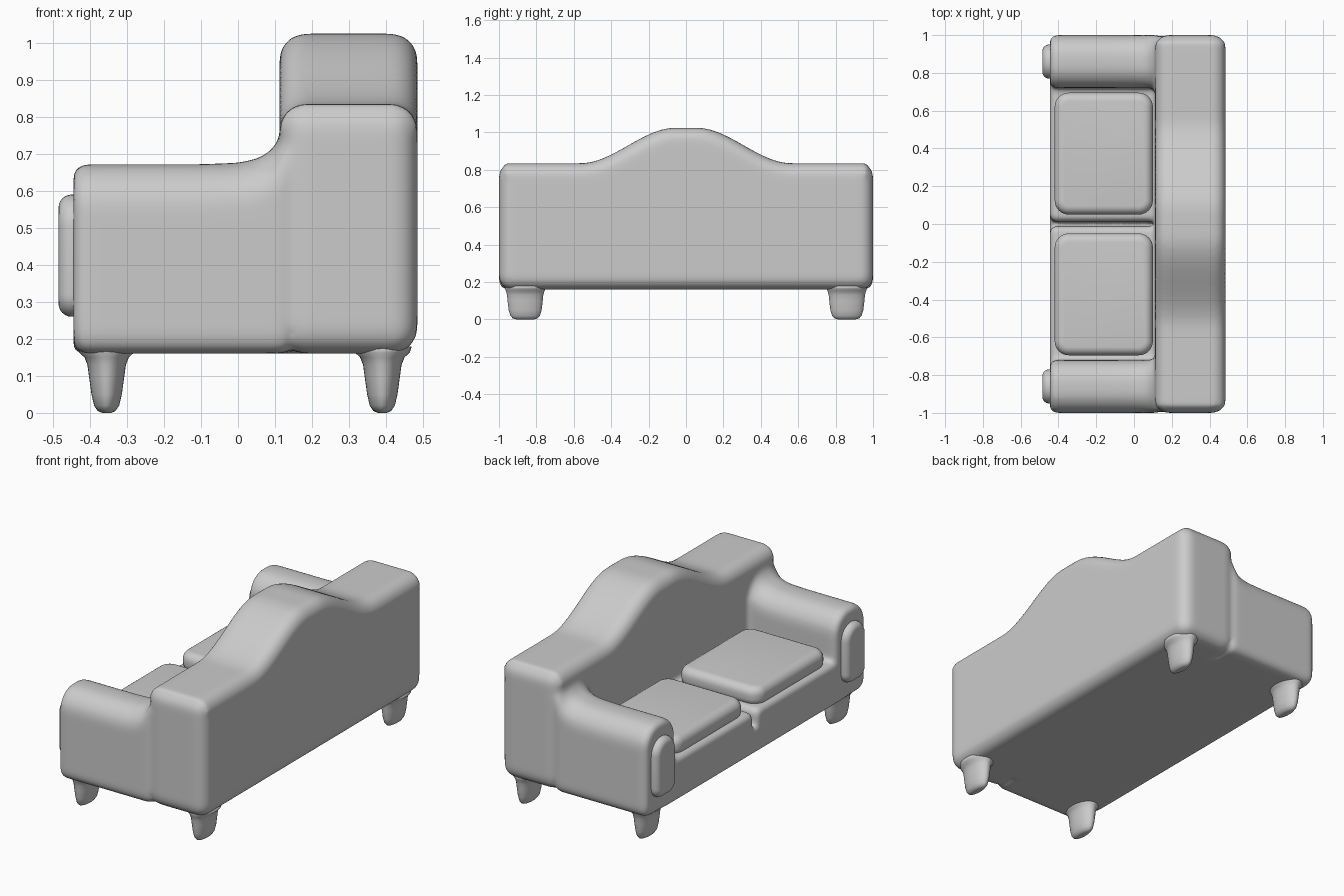
import bpy, bmesh, math
from mathutils import Vector

cube = bpy.data.objects.get("Cube")
if cube:
    bpy.data.objects.remove(cube, do_unlink=True)

fabric = bpy.data.materials.new("grey_fabric")
fabric.use_nodes = True
GREY = (0.6, 0.6, 0.6, 1)
fabric.diffuse_color = GREY
fabric.node_tree.nodes["Principled BSDF"].inputs["Base Color"].default_value = GREY


def finish(name, bm):
    bmesh.ops.recalc_face_normals(bm, faces=bm.faces)
    for f in bm.faces:
        f.smooth = True
    mesh = bpy.data.meshes.new(name)
    bm.to_mesh(mesh)
    bm.free()
    mesh.materials.append(fabric)
    obj = bpy.data.objects.new(name, mesh)
    bpy.context.collection.objects.link(obj)
    return obj


def loft(bm, rings):
    """Skin a row of equal rings and cap both ends."""
    rows = [[bm.verts.new(p) for p in ring] for ring in rings]
    n = len(rows[0])
    for a, b in zip(rows, rows[1:]):
        for i in range(n):
            j = (i + 1) % n
            bm.faces.new((a[i], a[j], b[j], b[i]))
    bm.faces.new(rows[0][::-1])
    bm.faces.new(rows[-1])


def rounded_rect(u0, u1, v0, v1, r_low, r_high, steps=8):
    """Rounded rectangle with separate lower and upper corner radii."""
    corners = [(u1 - r_high, v1 - r_high, r_high), (u0 + r_high, v1 - r_high, r_high),
               (u0 + r_low, v0 + r_low, r_low), (u1 - r_low, v0 + r_low, r_low)]
    pts = []
    for k, (u, v, r) in enumerate(corners):
        for i in range(steps + 1):
            a = math.pi / 2 * (k + i / steps)
            pts.append((u + r * math.cos(a), v + r * math.sin(a)))
    return pts


def soft_slab(bm, to_point, size, radii, d0, d1, edge, both=True):
    """Rounded rectangle extruded from d0 to d1 with rounded rims."""
    u0, u1, v0, v1 = size
    steps, sign = 6, (1 if d1 > d0 else -1)
    rim = [(edge * (1 - math.cos(a)), edge * (1 - math.sin(a)))
           for a in [math.pi / 2 * i / steps for i in range(steps + 1)]]
    levels = [(d1 - sign * depth, inset) for inset, depth in rim]
    start = [(d0 + sign * depth, inset) for inset, depth in reversed(rim)] if both else [(d0, 0)]
    rings = []
    for d, inset in start + levels:
        r = [max(x - inset, 0.01) for x in radii]
        outline = rounded_rect(u0 + inset, u1 - inset, v0 + inset, v1 - inset, *r)
        rings.append([to_point(u, v, d) for u, v in outline])
    loft(bm, rings)


def along_x(u, v, d):
    return (d, u, v)


def along_z(u, v, d):
    return (u, v, d)


def smoothstep(t):
    t = min(max(t, 0), 1)
    return t * t * (3 - 2 * t)


# Upholstered body: back, arms and seat base fused into one soft skin
body = bmesh.new()

# Humped backrest
X_FRONT, X_BACK, FLOOR = 0.112, 0.485, 0.16
outline = [(-1, FLOOR)]
for i in range(61):
    y = -1 + i / 30
    outline.append((y, 0.835 + 0.19 * smoothstep((0.56 - abs(y)) / 0.5)))
outline.append((1, FLOOR))
back = bmesh.new()
loft(back, [[(x, y, z) for y, z in outline] for x in (X_FRONT, X_BACK)])
bmesh.ops.recalc_face_normals(back, faces=back.faces)
sharp = [e for e in back.edges if e.calc_face_angle(0) > math.radians(45)]
bmesh.ops.bevel(back, geom=sharp, offset=0.07, segments=6, profile=0.5,
                affect='EDGES', clamp_overlap=False)
back_mesh = bpy.data.meshes.new("backrest_shape")
back.to_mesh(back_mesh)
back.free()
body.from_mesh(back_mesh)
bpy.data.meshes.remove(back_mesh)

# Rolled arms, sweeping up into the backrest
arm_path = [(-0.445, 0.03), (-0.441, 0.016), (-0.432, 0.006), (-0.415, 0), (-0.1, 0),
            (0, 0), (0.05, 0), (0.085, 0), (0.108, 0), (0.125, 0), (0.15, 0.02), (0.3, 0.04)]
arm_top = [0.672] * 5 + [0.676, 0.686, 0.705, 0.735, 0.775, 0.81, 0.81]
for side in (-1, 1):
    rings = []
    for (x, inset), top in zip(arm_path, arm_top):
        ring = rounded_rect(0.72 + inset, 1 - inset, FLOOR + inset, top - inset,
                            0.05, 0.12 - inset)
        rings.append([(x, side * y, z) for y, z in ring])
    loft(body, rings)

# Seat base with two padded platforms and a groove between them
soft_slab(body, along_z, (-0.445, 0.4, -0.85, 0.85), (0.03, 0.03), FLOOR, 0.31, 0.02)
for side in (-1, 1):
    span = sorted((side * 0.012, side * 0.78))
    soft_slab(body, along_z, (-0.445, 0.2, *span), (0.03, 0.03), 0.2, 0.405, 0.03)

sofa_body = finish("sofa_body", body)
remesh = sofa_body.modifiers.new("fuse", 'REMESH')
remesh.mode = 'VOXEL'
remesh.voxel_size = 0.013
remesh.use_smooth_shade = True
soften = sofa_body.modifiers.new("soften", 'SMOOTH')
soften.factor = 0.5
soften.iterations = 10

for side, label in ((1, "left"), (-1, "right")):
    # Seat cushions
    bm = bmesh.new()
    span = sorted((side * 0.05, side * 0.695))
    soft_slab(bm, along_z, (-0.42, 0.1, *span), (0.075, 0.075), 0.385, 0.495, 0.045)
    finish("seat_cushion_" + label, bm)

    # Padded panels on the arm fronts
    bm = bmesh.new()
    span = sorted((side * 0.77, side * 0.95))
    soft_slab(bm, along_x, (*span, 0.26, 0.59), (0.06, 0.085), -0.42, -0.485, 0.035, False)
    finish("arm_panel_" + label, bm)

    # Tapered feet flaring into the body
    for x, place in ((-0.355, "front"), (0.39, "rear")):
        bm = bmesh.new()
        profile = [(0, 0.012, 0.045), (0.005, 0.024, 0.065), (0.02, 0.034, 0.079),
                   (0.05, 0.041, 0.088), (0.1, 0.048, 0.094), (0.13, 0.052, 0.097),
                   (0.15, 0.06, 0.102), (0.163, 0.074, 0.108), (0.18, 0.08, 0.11)]
        angles = [math.tau * i / 32 for i in range(32)]
        loft(bm, [[Vector((x + rx * math.cos(a), side * 0.86 + ry * math.sin(a), z))
                   for a in angles] for z, rx, ry in profile])
        finish("foot_" + place + "_" + label, bm)
